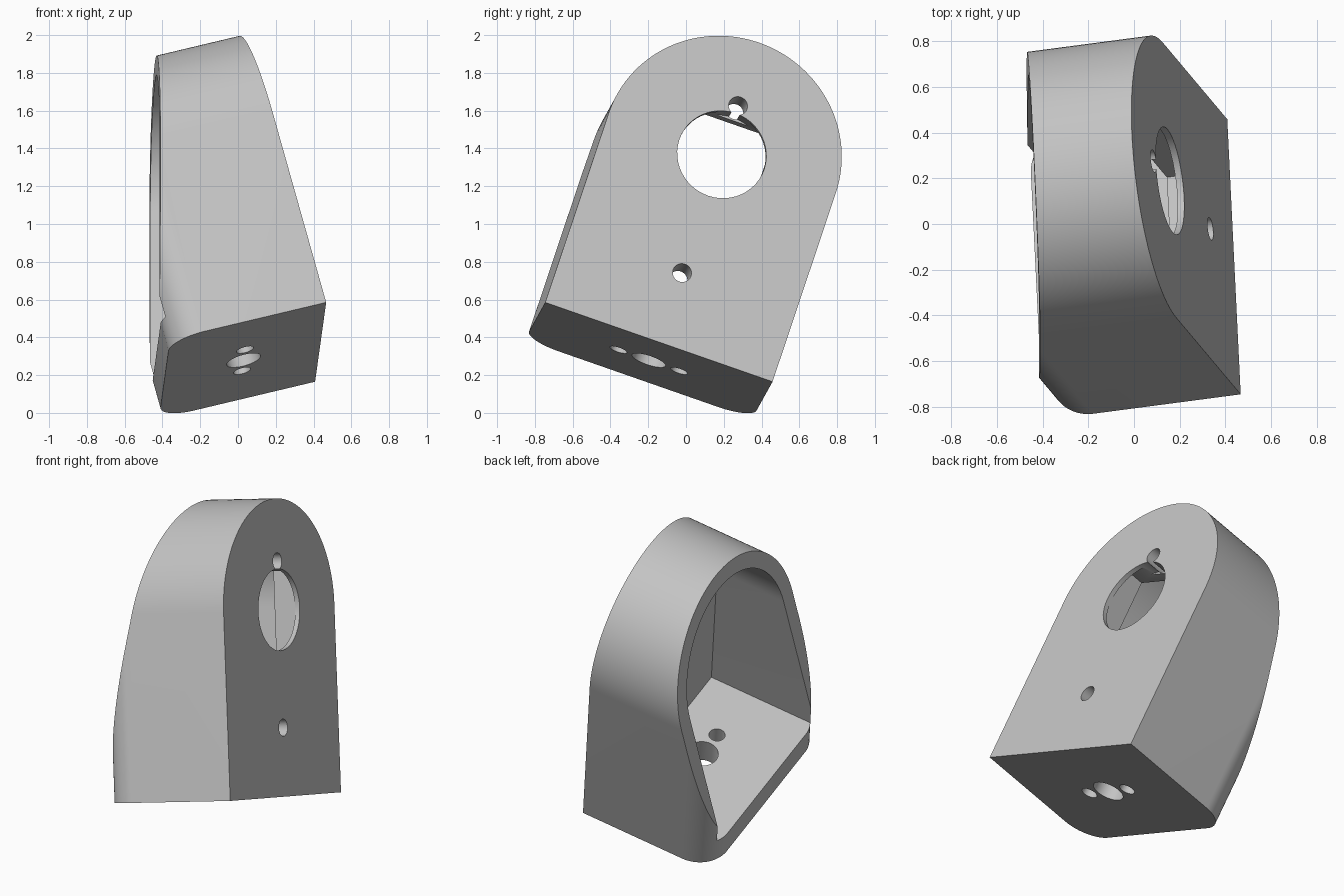
import bpy, bmesh, math
from mathutils import Matrix, Vector

cube = bpy.data.objects.get("Cube")
if cube:
    bpy.data.objects.remove(cube, do_unlink=True)

# Local axes: x = out of the mounting plate, y = across it, z = up it
R, H = 0.638, 1.092        # half width, height of the arch centre
WALL, BASE, PLATE = 0.10, 0.16, 0.17
DEPTH, FILLET = 0.857, 0.19

grey = bpy.data.materials.new("light_grey")
grey.use_nodes = True
grey.diffuse_color = (0.55, 0.55, 0.55, 1)
grey.node_tree.nodes["Principled BSDF"].inputs["Base Color"].default_value = grey.diffuse_color


def prism(name, pts, axis, lo, hi):
    """Extrude a 2D profile along one local axis."""
    def place(p, t):
        c = list(p)
        c.insert(axis, t)
        return c
    bm = bmesh.new()
    a = [bm.verts.new(place(p, lo)) for p in pts]
    b = [bm.verts.new(place(p, hi)) for p in pts]
    bm.faces.new(a)
    bm.faces.new(b)
    for i in range(len(pts)):
        j = (i + 1) % len(pts)
        bm.faces.new((a[i], a[j], b[j], b[i]))
    bmesh.ops.recalc_face_normals(bm, faces=bm.faces)
    mesh = bpy.data.meshes.new(name)
    bm.to_mesh(mesh)
    bm.free()
    mesh.materials.append(grey)
    ob = bpy.data.objects.new(name, mesh)
    bpy.context.collection.objects.link(ob)
    return ob


def arc(cx, cy, r, start, end, n):
    return [(cx + r * math.cos(math.radians(start + (end - start) * i / n)),
             cy + r * math.sin(math.radians(start + (end - start) * i / n)))
            for i in range(n + 1)]


def arch(r, floor):
    return [(-r, floor), (r, floor)] + arc(0, H, r, 0, 180, 64)


def rect(x0, x1, y0, y1):
    return [(x0, y0), (x1, y0), (x1, y1), (x0, y1)]


def circle(cx, cy, r):
    return arc(cx, cy, r, 0, 360, 48)[:-1]


def combine(target, tool, operation):
    mod = target.modifiers.new("cut", 'BOOLEAN')
    mod.operation, mod.object, mod.solver = operation, tool, 'EXACT'
    bpy.context.view_layer.objects.active = target
    bpy.ops.object.modifier_apply(modifier=mod.name)
    bpy.data.objects.remove(tool, do_unlink=True)


# Arched block
body = prism("arched_bracket", arch(R, 0), 0, -1.2, 0)

# Slanted back edge, seen from the side
side = [(0.1, -0.1), (0.1, 2), (0.268 * 2 - 0.91, 2),
        (-DEPTH, (0.91 - DEPTH) / 0.268), (-DEPTH, -0.1)]
combine(body, prism("side_trim", side, 1, -1, 1), 'INTERSECT')

# Rounded rear corners, seen in plan
k, c = FILLET - DEPTH, R - FILLET
plan = ([(0.2, -R), (0.2, R)] + arc(k, c, FILLET, 90, 176, 20)
        + arc(k, -c, FILLET, 184, 270, 20))
plan = [(x, y * 1.00001) for x, y in plan]
combine(body, prism("plan_trim", plan, 2, -0.2, 2.2), 'INTERSECT')

# Cavity, rectangular pocket, then round holes through plate and base
cuts = [
    prism("cavity", arch(R - WALL, BASE), 0, -1.4, -PLATE),
    prism("pocket", rect(-0.242, 0.242, 0.46, 1.306), 0, -PLATE - 0.1, -0.03),
    prism("shaft_hole", circle(0, H - 0.008, 0.238), 0, -0.1, 0.1),
]
for z in (0.40, 1.365):
    cuts.append(prism("plate_screw_hole", circle(0, z, 0.05), 0, -PLATE - 0.1, 0.1))
for y, r in ((-0.17, 0.047), (0, 0.093), (0.17, 0.047)):
    cuts.append(prism("base_hole", circle(-0.4225, y, r), 2, -0.1, BASE + 0.1))
for tool in cuts:
    combine(body, tool, 'DIFFERENCE')

# Smooth arcs, sharp edges
bpy.ops.object.select_all(action='DESELECT')
body.select_set(True)
bpy.context.view_layer.objects.active = body
bpy.ops.object.shade_smooth_by_angle(angle=math.radians(25))

# Tilted pose
up = Vector((-0.258, 0.307, 0.916)).normalized()
across = Vector((-0.046, 0.943, -0.329))
across = (across - up * across.dot(up)).normalized()
out = across.cross(up)
pose = Matrix((out, across, up)).transposed().to_4x4()
pose.translation = (0.4375, -0.1435, 0.375)
body.data.transform(pose)
